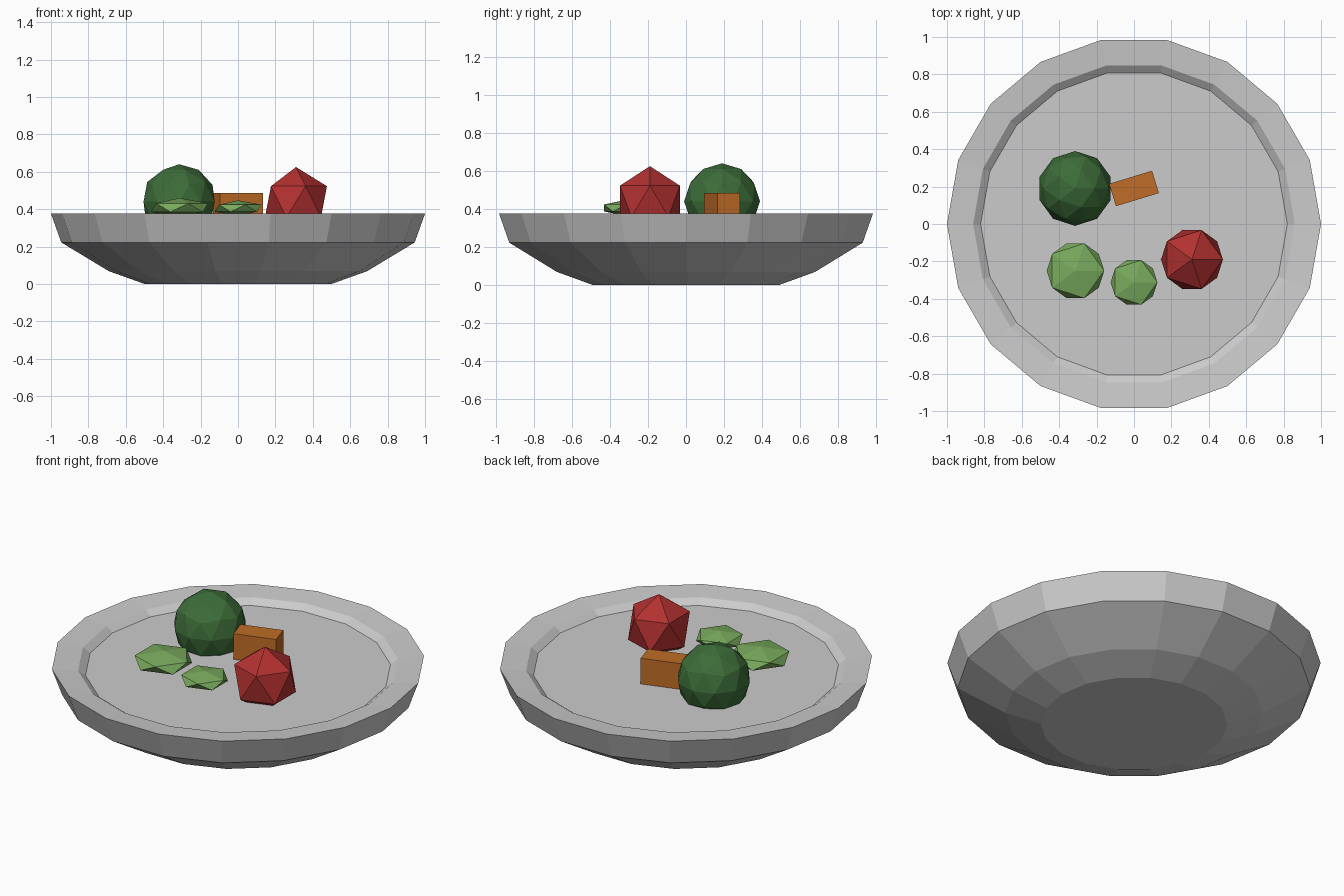
import bpy, bmesh
from math import cos, sin, pi, radians

if "Cube" in bpy.data.objects:
    bpy.data.objects.remove(bpy.data.objects["Cube"])

SIDES = 18
FLOOR_Z = 0.333


def material(name, rgb):
    m = bpy.data.materials.new(name)
    m.diffuse_color = (*rgb, 1)
    m.use_nodes = True
    m.node_tree.nodes["Principled BSDF"].inputs["Base Color"].default_value = m.diffuse_color
    return m


def lathe(name, profile):
    """Revolve an (r, z) profile into a flat-faced solid with capped ends."""
    bm = bmesh.new()
    rings = [[bm.verts.new((r * cos(2 * pi * i / SIDES), r * sin(2 * pi * i / SIDES), z))
              for i in range(SIDES)] for r, z in profile]
    for low, high in zip(rings, rings[1:]):
        for i in range(SIDES):
            j = (i + 1) % SIDES
            bm.faces.new((low[i], low[j], high[j], high[i]))
    bm.faces.new(rings[0][::-1])
    bm.faces.new(rings[-1])
    mesh = bpy.data.meshes.new(name)
    bm.to_mesh(mesh)
    bm.free()
    obj = bpy.data.objects.new(name, mesh)
    bpy.context.collection.objects.link(obj)
    return obj


def ball(name, radius, location, subdivisions, mat, flatten=1.0):
    bpy.ops.mesh.primitive_ico_sphere_add(subdivisions=subdivisions, radius=radius, location=location)
    obj = bpy.context.object
    obj.name = name
    obj.scale.z = flatten
    obj.data.materials.append(mat)
    return obj


dark_green = material("dark_green", (0.045, 0.15, 0.04))
light_green = material("light_green", (0.19, 0.40, 0.11))
red = material("red", (0.45, 0.03, 0.03))
orange = material("orange", (0.52, 0.15, 0.02))

# Bowl: underside, outer wall, sloping rim, short inner wall, floor
lathe("bowl", [(0.50, 0), (0.69, 0.068), (0.945, 0.222), (1.0, 0.376),
               (0.86, 0.363), (0.82, FLOOR_Z)])

# Round vegetables sunk into the floor
ball("broccoli", 0.20, (-0.315, 0.19, 0.44), 2, dark_green)
ball("tomato", 0.185, (0.31, -0.19, 0.44), 1, red)

# Flat leaves resting on the floor
ball("large_leaf", 0.172, (-0.313, -0.25, 0.408), 1, light_green, 0.3)
ball("small_leaf", 0.14, (0, -0.312, 0.405), 1, light_green, 0.3)

# Carrot chunk
bpy.ops.mesh.primitive_cube_add(size=1, location=(0, 0.19, 0.405), rotation=(0, 0, radians(17)))
carrot = bpy.context.object
carrot.name = "carrot_chunk"
carrot.scale = (0.24, 0.125, 0.16)
carrot.data.materials.append(orange)
